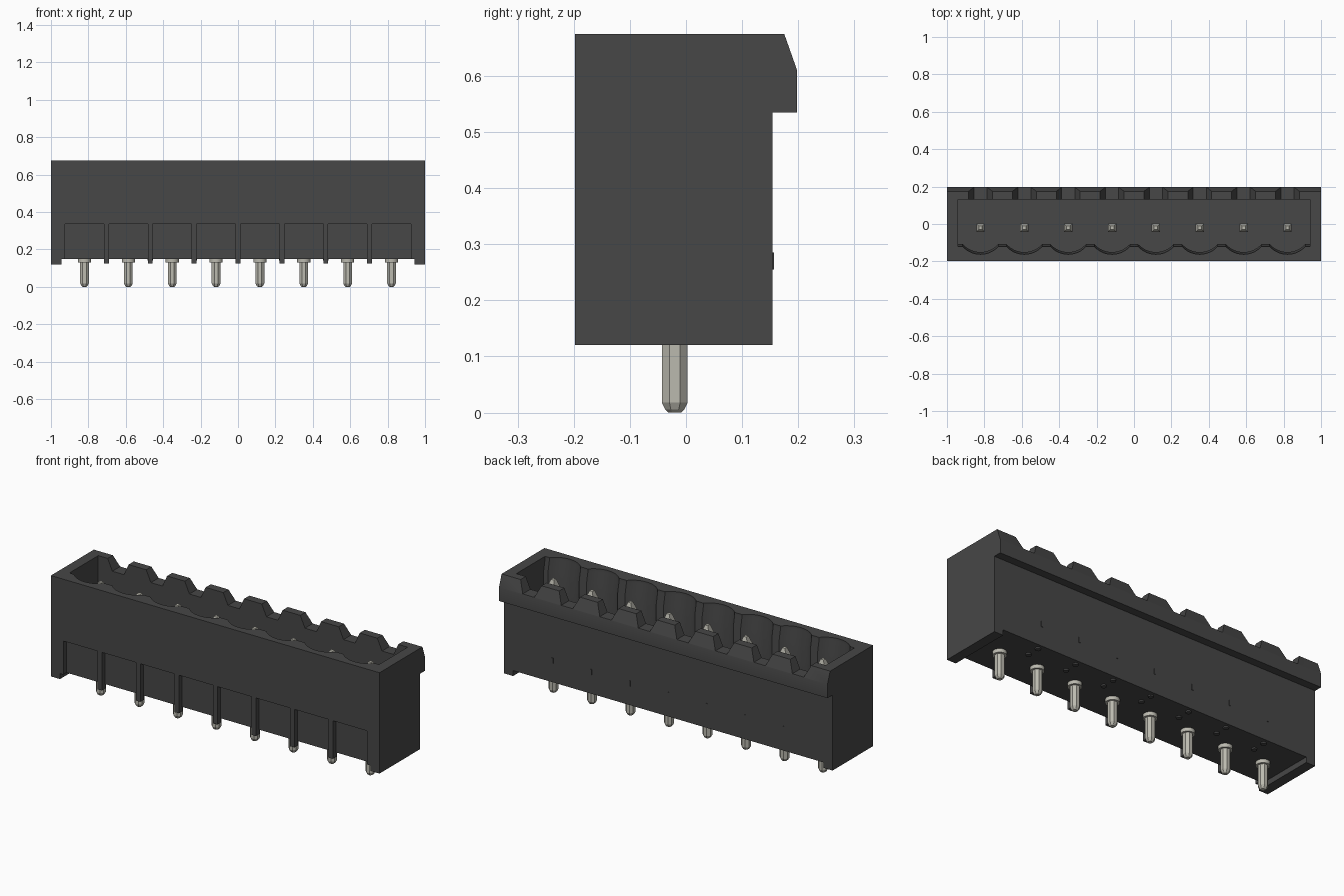
import bpy, bmesh, math
from mathutils import Vector

cube = bpy.data.objects.get("Cube")
if cube:
    bpy.data.objects.remove(cube, do_unlink=True)


def material(name, color):
    m = bpy.data.materials.new(name)
    m.use_nodes = True
    m.diffuse_color = (*color, 1)
    m.node_tree.nodes["Principled BSDF"].inputs["Base Color"].default_value = (*color, 1)
    return m


PLASTIC = material("dark_grey_plastic", (0.063, 0.063, 0.063))
METAL = material("tin_metal", (0.50, 0.49, 0.43))

PITCH = 0.2345
PINS = [(i - 3.5) * PITCH for i in range(8)]
GAPS = [(i - 3) * PITCH for i in range(7)]
PIN_Y = -0.02
FRONT = -0.198
FLOOR = 0.27


def loft(name, rings, mat):
    """Closed solid through rings with equal point counts."""
    bm = bmesh.new()
    loops = [[bm.verts.new(p) for p in ring] for ring in rings]
    n = len(loops[0])
    for a, b in zip(loops, loops[1:]):
        for i in range(n):
            j = (i + 1) % n
            bm.faces.new((a[i], a[j], b[j], b[i]))
    bm.faces.new(loops[0])
    bm.faces.new(loops[-1])
    bmesh.ops.recalc_face_normals(bm, faces=bm.faces)
    mesh = bpy.data.meshes.new(name)
    bm.to_mesh(mesh)
    bm.free()
    mesh.materials.append(mat)
    ob = bpy.data.objects.new(name, mesh)
    bpy.context.collection.objects.link(ob)
    return ob


def box(name, lo, hi, mat=PLASTIC):
    rect = [(lo[0], lo[1]), (hi[0], lo[1]), (hi[0], hi[1]), (lo[0], hi[1])]
    return loft(name, [[(x, y, z) for x, y in rect] for z in (lo[2], hi[2])], mat)


def turned(name, x, y, sections, sides, mat, twist=0.0):
    """Stack of regular polygons given as (radius, z)."""
    angles = [2 * math.pi * i / sides + twist for i in range(sides)]
    return loft(name, [[(x + r * math.cos(a), y + r * math.sin(a), z) for a in angles]
                       for r, z in sections], mat)


def cut(target, cutter):
    mod = target.modifiers.new(cutter.name, "BOOLEAN")
    mod.operation = "DIFFERENCE"
    mod.solver = "EXACT"
    mod.object = cutter
    bpy.context.view_layer.objects.active = target
    bpy.ops.object.modifier_apply(modifier=mod.name)
    bpy.data.objects.remove(cutter, do_unlink=True)


def smooth(ob):
    bpy.ops.object.select_all(action="DESELECT")
    ob.select_set(True)
    bpy.context.view_layer.objects.active = ob
    bpy.ops.object.shade_smooth_by_angle(angle=math.radians(25))


# Housing: side profile with the overhanging latch lip
profile = [(FRONT, 0.12), (0.154, 0.12), (0.154, 0.535), (0.198, 0.535),
           (0.198, 0.61), (0.175, 0.675), (FRONT, 0.675)]
housing = loft("housing", [[(x, y, z) for y, z in profile] for x in (-1, 1)], PLASTIC)


# Socket with a scalloped front wall that narrows below the rim
def socket_ring(z, inset):
    pts = [(0.942, 0.13), (-0.942, 0.13), (-0.942, -0.12 + inset)]
    half, sag = 0.095, 0.042
    radius = (half * half + sag * sag) / (2 * sag)
    sweep = math.asin(half / radius)
    for px in PINS:
        for k in range(13):
            a = sweep * (k / 6 - 1)
            pts.append((px + radius * math.sin(a),
                        -0.12 - sag + radius * (1 - math.cos(a)) + inset))
    pts.append((0.942, -0.12 + inset))
    return [(x, y, z) for x, y in pts]


cut(housing, loft("socket_cutter", [socket_ring(FLOOR, 0.012), socket_ring(0.60, 0.012),
                                    socket_ring(0.66, 0), socket_ring(0.70, 0)], PLASTIC))

# Tapered notches in the latch lip
for px in PINS:
    notch = [(px - 0.035, 0.612), (px + 0.035, 0.612), (px + 0.075, 0.70), (px - 0.075, 0.70)]
    cut(housing, loft("notch_cutter", [[(x, y, z) for x, z in notch] for y in (0.11, 0.25)],
                      PLASTIC))

# Underside relief between the end feet, and the recessed front panel
cut(housing, box("underside_cutter", (-0.945, -0.3, 0.05), (0.945, 0.3, 0.15)))
cut(housing, box("panel_cutter", (-0.925, -0.3, 0.05), (0.925, FRONT + 0.028, 0.335)))
smooth(housing)

# Front ribs, rear marks and underside studs between the pins
for i, gx in enumerate(GAPS, 1):
    box(f"front_rib_{i}", (gx - 0.013, FRONT, 0.125), (gx + 0.013, FRONT + 0.03, 0.335))
    box(f"rear_mark_{i}", (gx - 0.005, 0.152, 0.255), (gx + 0.005, 0.157, 0.285))
    for side, y in (("inner", 0.055), ("outer", 0.125)):
        smooth(turned(f"{side}_stud_{i}", gx, y, [(0.014, 0.142), (0.014, 0.155)], 16, PLASTIC))

# Contact pins with their collars and socket floor bosses
for i, px in enumerate(PINS, 1):
    smooth(turned(f"floor_boss_{i}", px, PIN_Y,
                  [(0.064, FLOOR - 0.01), (0.064, FLOOR + 0.008)], 32, PLASTIC))
    smooth(turned(f"pin_collar_{i}", px, PIN_Y, [(0.035, 0.13), (0.035, 0.16)], 24, METAL))
    turned(f"solder_pin_{i}", px, PIN_Y,
           [(0.012, 0), (0.018, 0.005), (0.025, 0.018), (0.025, 0.16)],
           8, METAL, math.pi / 8)
    turned(f"contact_pin_{i}", px, PIN_Y,
           [(0.032, FLOOR - 0.01), (0.032, 0.58), (0.013, 0.62)], 4, METAL, math.pi / 4)
